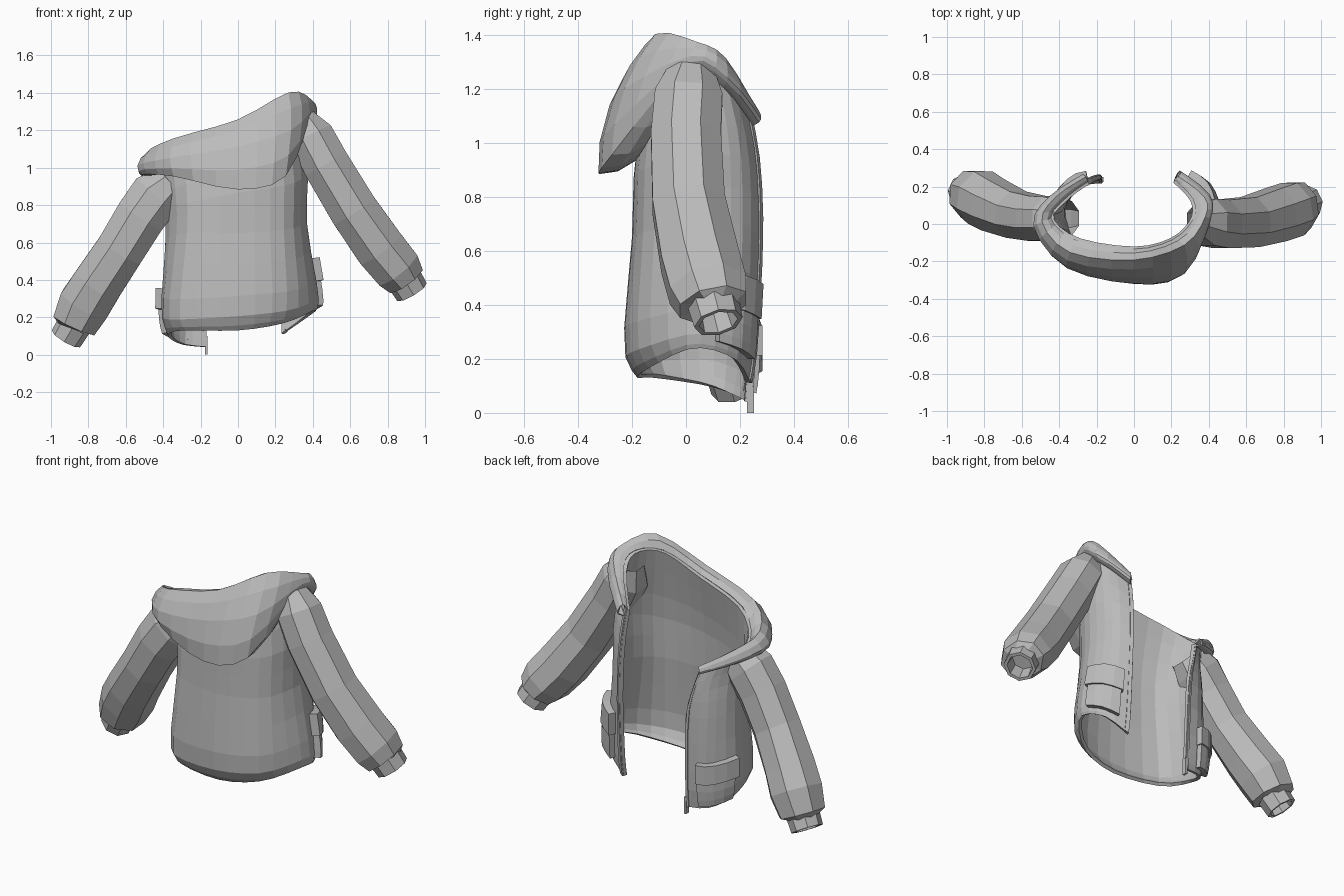
import bpy, math
from mathutils import Vector

fabric = bpy.data.materials.new("grey fabric")
fabric.diffuse_color = (0.5, 0.5, 0.5, 1)


def make(name, verts, faces, thick=0.0, offset=-1):
    me = bpy.data.meshes.new(name)
    me.from_pydata([tuple(v) for v in verts], [], faces)
    me.materials.append(fabric)
    ob = bpy.data.objects.new(name, me)
    bpy.context.collection.objects.link(ob)
    if thick:
        m = ob.modifiers.new("thickness", 'SOLIDIFY')
        m.thickness, m.offset = thick, offset
    return ob


def spline(pts, u):
    """Catmull-Rom point at index position u"""
    n = len(pts) - 1
    i = max(0, min(int(u), n - 1))
    f = u - i
    p = [Vector(pts[max(0, min(n, k))]) for k in (i - 1, i, i + 1, i + 2)]
    return 0.5 * (2 * p[1] + (p[2] - p[0]) * f + (2 * p[0] - 5 * p[1] + 4 * p[2] - p[3]) * f * f
                  + (3 * p[1] - p[0] - 3 * p[2] + p[3]) * f ** 3)


def surface(loops, t, v):
    return spline([spline(l, t) for l in loops], v)


def grid_faces(nu, nv, wrap=False):
    cols = nu if wrap else nu - 1
    return [(j * nu + i, j * nu + (i + 1) % nu, (j + 1) * nu + (i + 1) % nu, (j + 1) * nu + i)
            for j in range(nv - 1) for i in range(cols)]


def sheet(name, loops, nu, nv, t0=0, t1=8, v0=0, v1=None, thick=0.0, lift=0.0, offset=-1):
    v1 = len(loops) - 1 if v1 is None else v1
    verts = []
    for j in range(nv):
        for i in range(nu):
            t, v = t0 + (t1 - t0) * i / (nu - 1), v0 + (v1 - v0) * j / (nv - 1)
            p = surface(loops, t, v)
            if lift:
                p += Vector((p.x, p.y - 0.02, 0)).normalized() * lift
            verts.append(p)
    return make(name, verts, grid_faces(nu, nv), thick, offset)


# Body loops, each running from one front edge round the back to the other
hem = [(-.17, .24, .04), (-.30, .21, .055), (-.375, .08, .10), (-.30, -.12, .13), (0, -.18, .13),
       (.25, -.13, .17), (.415, .03, .24), (.37, .18, .20), (.24, .24, .11)]
bulge = [(-.17, .25, .20), (-.30, .23, .20), (-.41, .08, .24), (-.33, -.15, .23), (0, -.23, .25),
         (.28, -.17, .28), (.425, .03, .33), (.38, .19, .30), (.24, .26, .25)]
waist = [(-.18, .26, .58), (-.31, .22, .59), (-.39, .07, .62), (-.29, -.14, .65), (0, -.20, .65),
         (.26, -.15, .67), (.365, .03, .70), (.34, .20, .70), (.24, .28, .65)]
chest = [(-.22, .25, .76), (-.31, .20, .79), (-.40, .05, .82), (-.29, -.13, .85), (0, -.19, .92),
         (.26, -.14, .97), (.37, .03, 1.02), (.34, .19, 1.0), (.23, .27, .92)]
neck = [(-.25, .23, .87), (-.36, .15, .94), (-.45, .03, 1.01), (-.31, -.09, 1.13), (0, -.14, 1.22),
        (.21, -.09, 1.33), (.32, .02, 1.34), (.32, .13, 1.28), (.22, .24, 1.10)]
body = [hem, bulge, waist, chest, neck]
sheet("body", body, 27, 11, thick=0.02)

# Draped hood: neck, ridge, flap, lower edge, then tucked back under
ridge = [(-.26, .25, .89), (-.42, .14, .99), (-.49, .01, 1.07), (-.34, -.15, 1.15), (0, -.19, 1.25),
         (.27, -.11, 1.395), (.38, .04, 1.365), (.375, .14, 1.31), (.24, .25, 1.13)]
flap = [(-.27, .26, .87), (-.45, .14, .95), (-.53, -.01, 1.01), (-.36, -.22, 1.05), (0, -.28, 1.11),
        (.28, -.22, 1.20), (.40, .02, 1.32), (.40, .15, 1.26), (.25, .27, 1.10)]
edge = [(-.26, .26, .86), (-.44, .13, .93), (-.51, -.02, .97), (-.34, -.22, .96), (0, -.315, .89),
        (.25, -.27, .96), (.385, .0, 1.28), (.39, .15, 1.23), (.25, .27, 1.08)]
tuck = [(-.25, .24, .86), (-.41, .12, .92), (-.46, 0, .96), (-.31, -.13, .99), (0, -.19, .94),
        (.25, -.15, 1.00), (.36, .01, 1.25), (.36, .14, 1.21), (.23, .25, 1.07)]
sheet("hood", [neck, ridge, flap, edge, tuck], 25, 9, thick=0.008)


# Sleeves: octagonal tubes along a bent path, rows are x, y, z, in-plane radius, depth radius
def tube(name, rows, sides=8):
    verts = []
    for k, r in enumerate(rows):
        a, b = Vector(rows[max(k - 1, 0)][:3]), Vector(rows[min(k + 1, len(rows) - 1)][:3])
        d = (b - a).normalized()
        across = Vector((-d.z, 0, d.x)).normalized()
        deep = d.cross(across)
        for s in range(sides):
            w = 2 * math.pi * (s + 0.5) / sides
            verts.append(Vector(r[:3]) + across * r[3] * math.cos(w) + deep * r[4] * math.sin(w))
    return make(name, verts, grid_faces(sides, len(rows), True))


def cuff(name, start, end, r):
    s, e = Vector(start), Vector(end)
    verts = []
    d = (e - s).normalized()
    across = Vector((-d.z, 0, d.x)).normalized()
    deep = d.cross(across)
    for p, k in ((s, 1.05), (e, 1.0), (e, 0.8), (s, 0.7)):
        verts += [p + (across * math.cos(i * math.pi / 4) + deep * math.sin(i * math.pi / 4)) * r * k
                  for i in range(8)]
    return make(name, verts, grid_faces(8, 4, True) + [tuple(range(24, 32))])


tube("left_sleeve", [(-.36, .03, .92, .11, .10), (-.44, .03, .85, .15, .125), (-.52, .03, .74, .145, .13),
                     (-.63, .05, .56, .14, .135), (-.75, .10, .38, .145, .15), (-.82, .14, .27, .15, .155),
                     (-.875, .16, .16, .13, .135), (-.88, .16, .14, .08, .08)])
cuff("left_cuff", (-.875, .16, .16), (-.92, .18, .085), .088)
tube("right_sleeve", [(.345, .02, 1.27, .07, .09), (.39, .01, 1.17, .13, .135), (.47, 0, 1.02, .135, .14),
                      (.62, .01, .77, .14, .145), (.76, .05, .57, .145, .155), (.85, .08, .46, .14, .155),
                      (.895, .10, .40, .115, .135), (.90, .10, .39, .08, .08)])
cuff("right_cuff", (.885, .10, .41), (.93, .12, .335), .092)

# Pockets and their flaps follow the body surface
for side, t0, t1, v0, v1 in (("left", .55, 1.7, .3, 1.15), ("right", 6.5, 7.6, .65, 1.35)):
    sheet(side + "_pocket", body, 5, 4, t0, t1, v0, v1, thick=0.05, lift=0.035)
    sheet(side + "_pocket_flap", body, 5, 2, t0 - .08, t1 + .08, v1 - .1, v1 + .2, thick=0.05, lift=0.045)

# Zip strips on both front edges, with a hanging pull
for side, t0, t1 in (("left", 0, .16), ("right", 7.8, 8)):
    sheet(side + "_zip", body, 2, 10, t0, t1, thick=0.03, lift=0.008)
x, y = -.17, .24
make("zip_pull", [(x + a, y + b, z) for z in (0, .1) for a, b in
                  ((-.006, -.015), (.006, -.015), (.006, .012), (-.006, .012))],
     [(3, 2, 1, 0), (4, 5, 6, 7), (0, 1, 5, 4), (1, 2, 6, 5), (2, 3, 7, 6), (3, 0, 4, 7)])
